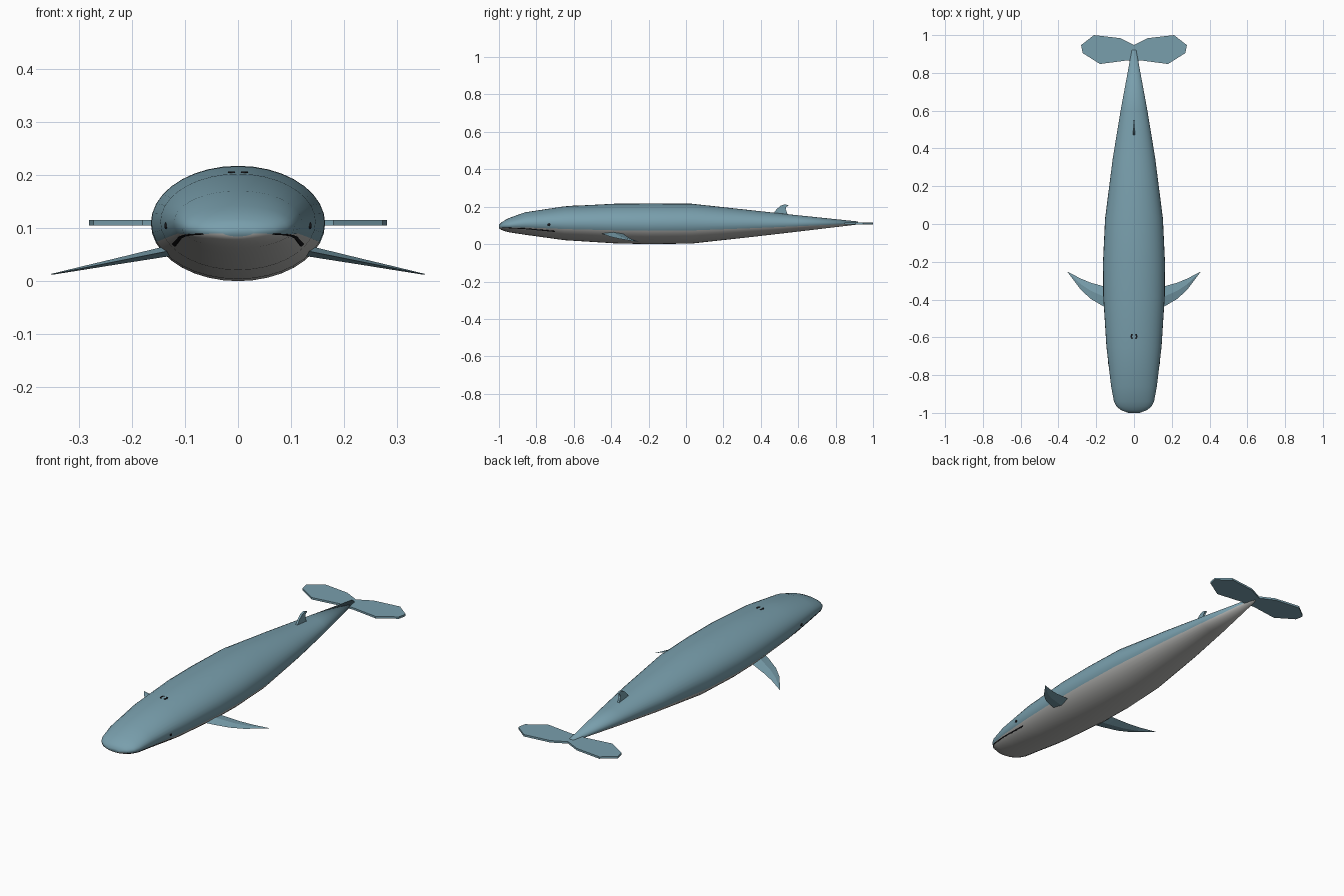
import bpy, bmesh, math

if "Cube" in bpy.data.objects:
    bpy.data.objects.remove(bpy.data.objects["Cube"])


def material(name, rgb):
    m = bpy.data.materials.new(name)
    m.use_nodes = True
    m.diffuse_color = (*rgb, 1)
    bsdf = next(n for n in m.node_tree.nodes if n.type == 'BSDF_PRINCIPLED')
    bsdf.inputs["Base Color"].default_value = (*rgb, 1)
    return m


BLUE = material("blue_skin", (0.19, 0.345, 0.415))
PALE = material("pale_belly", (0.46, 0.46, 0.445))
BLACK = material("black", (0.008, 0.008, 0.01))


def add_object(name, bm, mats, smooth=False):
    bmesh.ops.recalc_face_normals(bm, faces=bm.faces[:])
    mesh = bpy.data.meshes.new(name)
    bm.to_mesh(mesh)
    bm.free()
    for m in mats:
        mesh.materials.append(m)
    for p in mesh.polygons:
        p.use_smooth = smooth
    obj = bpy.data.objects.new(name, mesh)
    bpy.context.collection.objects.link(obj)
    return obj


def loft(bm, rings):
    """Skin closed rings, cap both ends; faces come back per segment."""
    loops = [[bm.verts.new(p) for p in r] for r in rings]
    n = len(loops[0])
    segments = [[] for _ in range(n)]
    for a, b in zip(loops, loops[1:]):
        for i in range(n):
            j = (i + 1) % n
            segments[i].append(bm.faces.new((a[i], a[j], b[j], b[i])))
    return segments, bm.faces.new(loops[0]), bm.faces.new(loops[-1])


def plate(name, outline, axis, thickness, mat):
    """Extrude a flat outline of 3D points along one axis, centred on it."""
    bm = bmesh.new()
    rings = []
    for s in (-0.5, 0.5):
        ring = [list(p) for p in outline]
        for p in ring:
            p[axis] += s * thickness
        rings.append(ring)
    loft(bm, rings)
    return add_object(name, bm, [mat])


# Body stations: y, half width, bottom z, top z
STATIONS = [
    (-1.0, 0.03, 0.084, 0.102), (-0.985, 0.07, 0.075, 0.117),
    (-0.965, 0.093, 0.068, 0.13), (-0.94, 0.106, 0.062, 0.142),
    (-0.86, 0.121, 0.05, 0.17), (-0.65, 0.146, 0.021, 0.202),
    (-0.38, 0.163, 0.004, 0.216), (-0.2, 0.164, 0.0, 0.217),
    (0.03, 0.153, 0.003, 0.216), (0.35, 0.112, 0.038, 0.181),
    (0.6, 0.071, 0.067, 0.154), (0.92, 0.012, 0.105, 0.121),
]


def body_point(y, degrees, lift=0.0):
    for a, b in zip(STATIONS, STATIONS[1:]):
        if y <= b[0]:
            break
    t = (y - a[0]) / (b[0] - a[0])
    w, low, high = (a[k] + t * (b[k] - a[k]) for k in (1, 2, 3))
    r = math.radians(degrees)
    return ((w + lift) * math.cos(r), y,
            (low + high) / 2 + ((high - low) / 2 + lift) * math.sin(r))


# Body, pale below a line 20 degrees under its widest point
SEGS = 36
STEP = 360 / SEGS
bm = bmesh.new()
segments, nose, _ = loft(bm, [[body_point(s[0], i * STEP) for i in range(SEGS)]
                              for s in STATIONS])
for i, faces in enumerate(segments):
    if 200 < (i + 0.5) * STEP < 340:
        for f in faces:
            f.material_index = 1
add_object("body", bm, [BLUE, PALE], smooth=True)

# Tail flukes, one mirrored outline
half = [(0, 0.947), (0.074, 0.984), (0.212, 1.0), (0.28, 0.947),
        (0.272, 0.905), (0.18, 0.847), (0.037, 0.866), (0, 0.86)]
outline = half + [(-x, y) for x, y in half[-2:0:-1]]
plate("tail_flukes", [(x, y, 0.11) for x, y in outline], 2, 0.01, BLUE)

# Swept dorsal fin
fin = [(0.46, 0.155), (0.485, 0.187), (0.507, 0.206), (0.53, 0.213),
       (0.55, 0.207), (0.536, 0.199), (0.533, 0.187), (0.545, 0.155)]
plate("dorsal_fin", [(0, y, z) for y, z in fin], 0, 0.01, BLUE)

# Flipper sections: x, trailing y, leading y, half thickness
FLIPPER = [(0.11, -0.345, -0.462, 0.011), (0.16, -0.33, -0.437, 0.009),
           (0.228, -0.311, -0.397, 0.006), (0.28, -0.29, -0.35, 0.004),
           (0.351, -0.253, -0.256, 0.001)]

for side, label in ((1, "left"), (-1, "right")):
    # Flipper with a lens-shaped section, drooping outward
    bm = bmesh.new()
    rings = []
    for x, back, front, h in FLIPPER:
        z = 0.055 - (x - 0.14) * 0.2
        mid = (back + front) / 2
        rings.append([(side * x, back, z), (side * x, mid, z + h),
                      (side * x, front, z), (side * x, mid, z - h)])
    loft(bm, rings)
    add_object(label + "_flipper", bm, [BLUE])

    # Eye
    bm = bmesh.new()
    bmesh.ops.create_uvsphere(bm, u_segments=12, v_segments=8, radius=0.008)
    bmesh.ops.scale(bm, vec=(0.4, 1, 0.8), verts=bm.verts)
    x, y, z = body_point(-0.733, -5)
    bmesh.ops.translate(bm, vec=(side * x, y, z), verts=bm.verts)
    add_object(label + "_eye", bm, [BLACK], smooth=True)

    # Blowhole slit, a thin plate on top of the head
    z = body_point(-0.595, 90)[2]
    slit = [(0.006, -0.608), (0.014, -0.608), (0.019, -0.595),
            (0.014, -0.582), (0.006, -0.582), (0.01, -0.595)]
    plate(label + "_blowhole", [(side * x, y, z - 0.001) for x, y in slit],
          2, 0.004, BLACK)

    # Mouth line following the jaw
    bm = bmesh.new()
    rings = []
    for y, angle in ((-0.985, -20), (-0.965, -21), (-0.94, -23),
                     (-0.86, -27), (-0.7, -31)):
        ring = []
        for turn, lift in ((-2, -0.002), (-2, 0.002), (2, 0.002), (2, -0.002)):
            px, py, pz = body_point(y, angle + turn, lift)
            ring.append((side * px, py, pz))
        rings.append(ring)
    loft(bm, rings)
    add_object(label + "_mouth_line", bm, [BLACK])
